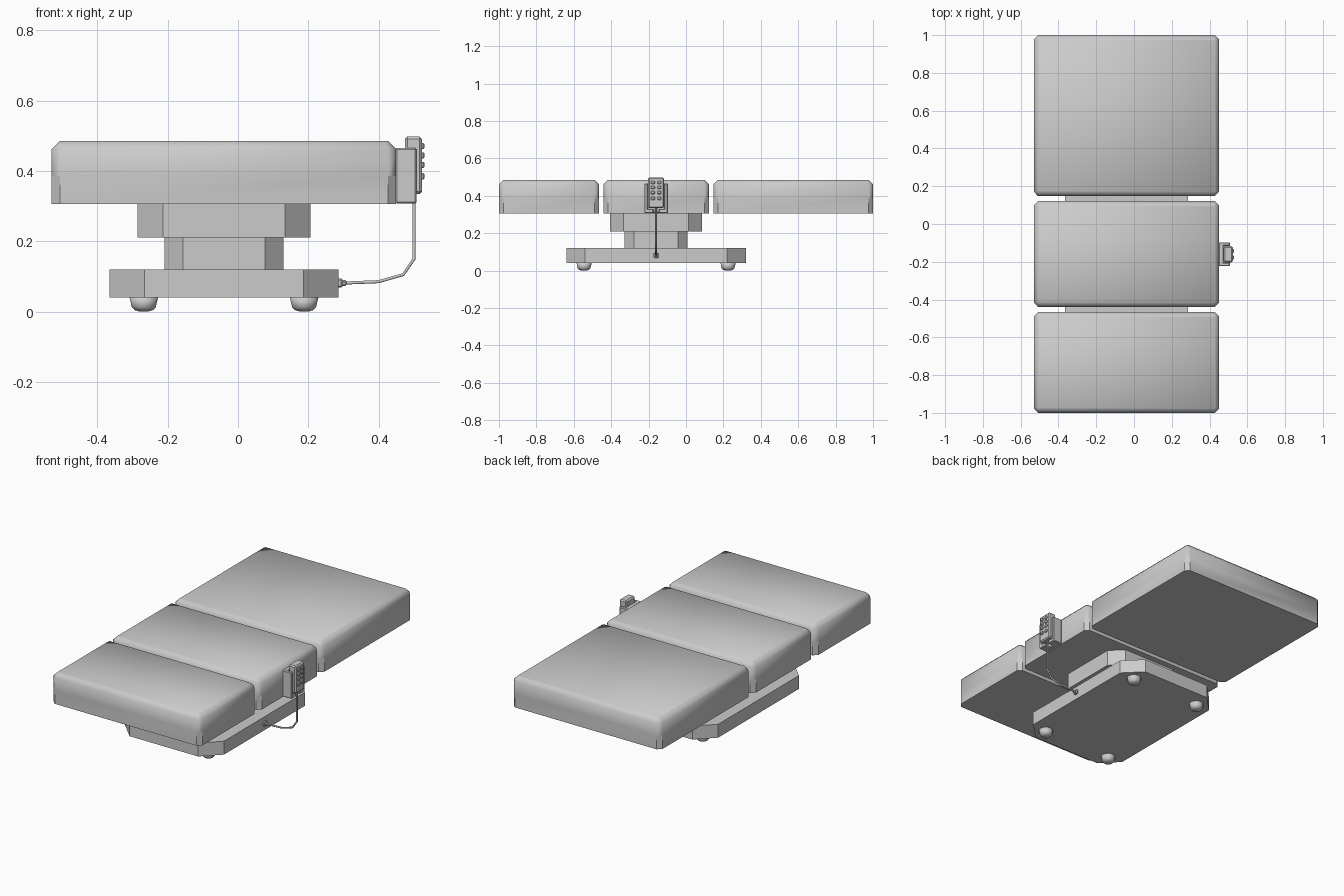
import bpy, bmesh, math
from mathutils import Vector

cube = bpy.data.objects.get("Cube")
if cube:
    bpy.data.objects.remove(cube, do_unlink=True)

grey = bpy.data.materials.new("plain_grey")
grey.use_nodes = True
colour = (0.6, 0.6, 0.6, 1)
grey.diffuse_color = colour
grey.node_tree.nodes["Principled BSDF"].inputs["Base Color"].default_value = colour

CX, CY = -0.04, -0.16     # axis of the pedestal


def finish(name, bm):
    bmesh.ops.recalc_face_normals(bm, faces=bm.faces)
    mesh = bpy.data.meshes.new(name)
    bm.to_mesh(mesh)
    bm.free()
    ob = bpy.data.objects.new(name, mesh)
    ob.data.materials.append(grey)
    bpy.context.collection.objects.link(ob)
    return ob


def octagon(x0, x1, y0, y1, c):
    return [(x0 + c, y0), (x1 - c, y0), (x1, y0 + c), (x1, y1 - c),
            (x1 - c, y1), (x0 + c, y1), (x0, y1 - c), (x0, y0 + c)]


def loft(rings):
    """Skin a stack of equal rings and cap both ends."""
    bm = bmesh.new()
    loops = [[bm.verts.new(p) for p in ring] for ring in rings]
    for a, b in zip(loops, loops[1:]):
        for i in range(len(a)):
            j = (i + 1) % len(a)
            bm.faces.new((a[i], a[j], b[j], b[i]))
    bm.faces.new(loops[0][::-1])
    bm.faces.new(loops[-1])
    return bm, loops


def block(name, half_x, half_y, z0, z1, cut):
    """Pedestal slab with cut corners."""
    ring = octagon(CX - half_x, CX + half_x, CY - half_y, CY + half_y, cut)
    bm, _ = loft([[(x, y, z) for x, y in ring] for z in (z0, z1)])
    return finish(name, bm)


def box(name, x0, x1, y0, y1, z0, z1, bevel=0):
    bm = bmesh.new()
    bmesh.ops.create_cube(bm, size=1)
    for v in bm.verts:
        v.co = Vector(((x0 + x1) / 2 + v.co.x * (x1 - x0),
                       (y0 + y1) / 2 + v.co.y * (y1 - y0),
                       (z0 + z1) / 2 + v.co.z * (z1 - z0)))
    if bevel:
        bmesh.ops.bevel(bm, geom=bm.edges[:], offset=bevel, segments=1,
                        affect='EDGES')
    return finish(name, bm)


def cushion(name, y0, y1):
    """Padded section: crisp lower corners, softly shaded upper edge."""
    x0, x1, c = -0.53, 0.45, 0.023
    rings = []
    for z, inset, cut in ((0.306, 0, c), (0.386, 0, c), (0.462, 0, c),
                          (0.485, c, 0.006)):
        ring = octagon(x0 + inset, x1 - inset, y0 + inset, y1 - inset, cut)
        rings.append([(x, y, z) for x, y in ring])
    bm, loops = loft(rings)
    for f in bm.faces:
        f.smooth = True
    low, mid = loops[0], loops[1]
    for i in range(8):
        j = (i + 1) % 8
        bm.edges.get((low[i], low[j])).smooth = False
        bm.edges.get((low[i], mid[i])).smooth = False
        if i % 2:
            bm.edges.get((mid[i], mid[j])).smooth = False
    return finish(name, bm)


def turned(name, x, y, profile, sides=12):
    rings = [[(x + r * math.cos(math.tau * k / sides),
               y + r * math.sin(math.tau * k / sides), z)
              for k in range(sides)] for r, z in profile]
    ob = finish(name, loft(rings)[0])
    ob.data.shade_smooth()
    return ob


# Table top
cushion("foot_cushion", -1.0, -0.465)
cushion("middle_cushion", -0.44, 0.122)
cushion("head_cushion", 0.147, 1.0)

# Pedestal
block("base", 0.326, 0.48, 0.04, 0.12, 0.1)
block("lower_column", 0.169, 0.169, 0.12, 0.21, 0.052)
block("upper_column", 0.246, 0.246, 0.21, 0.306, 0.073)
for sx in (-1, 1):
    for sy in (-1, 1):
        turned("base_foot", CX + sx * 0.228, CY + sy * 0.385,
               [(0.012, 0.0), (0.026, 0.004), (0.034, 0.012), (0.041, 0.042)])

# Handset holder
box("holder_back", 0.448, 0.475, CY - 0.063, CY + 0.063, 0.308, 0.465, 0.004)
for s in (-1, 1):
    a, b = sorted((CY + s * 0.044, CY + s * 0.063))
    box("holder_arm", 0.46, 0.508, a, b, 0.308, 0.465, 0.004)
    a, b = sorted((CY + s * 0.015, CY + s * 0.06))
    box("holder_lip", 0.46, 0.508, a, b, 0.308, 0.33, 0.003)

# Handset with two columns of buttons
box("handset", 0.475, 0.523, CY - 0.043, CY + 0.043, 0.334, 0.498, 0.007)
for z in (0.471, 0.444, 0.417, 0.385):
    for s in (-1, 1):
        y = CY + s * 0.017
        box("button", 0.52, 0.53, y - 0.01, y + 0.01, z - 0.009, z + 0.009, 0.003)

# Cable and plug
curve = bpy.data.curves.new("cable", 'CURVE')
curve.dimensions = '3D'
curve.bevel_depth = 0.005
curve.bevel_resolution = 1
curve.use_fill_caps = True
path = [(0.3, 0.081), (0.4, 0.085), (0.47, 0.105), (0.501, 0.15), (0.501, 0.34)]
spline = curve.splines.new('POLY')
spline.points.add(len(path) - 1)
for p, (x, z) in zip(spline.points, path):
    p.co = (x, CY, z, 1)
cable = bpy.data.objects.new("cable", curve)
curve.materials.append(grey)
bpy.context.collection.objects.link(cable)
for x0, x1, r in ((0.28, 0.297, 0.013), (0.295, 0.309, 0.009)):
    box("plug", x0, x1, CY - r, CY + r, 0.081 - r, 0.081 + r, 0.004)
